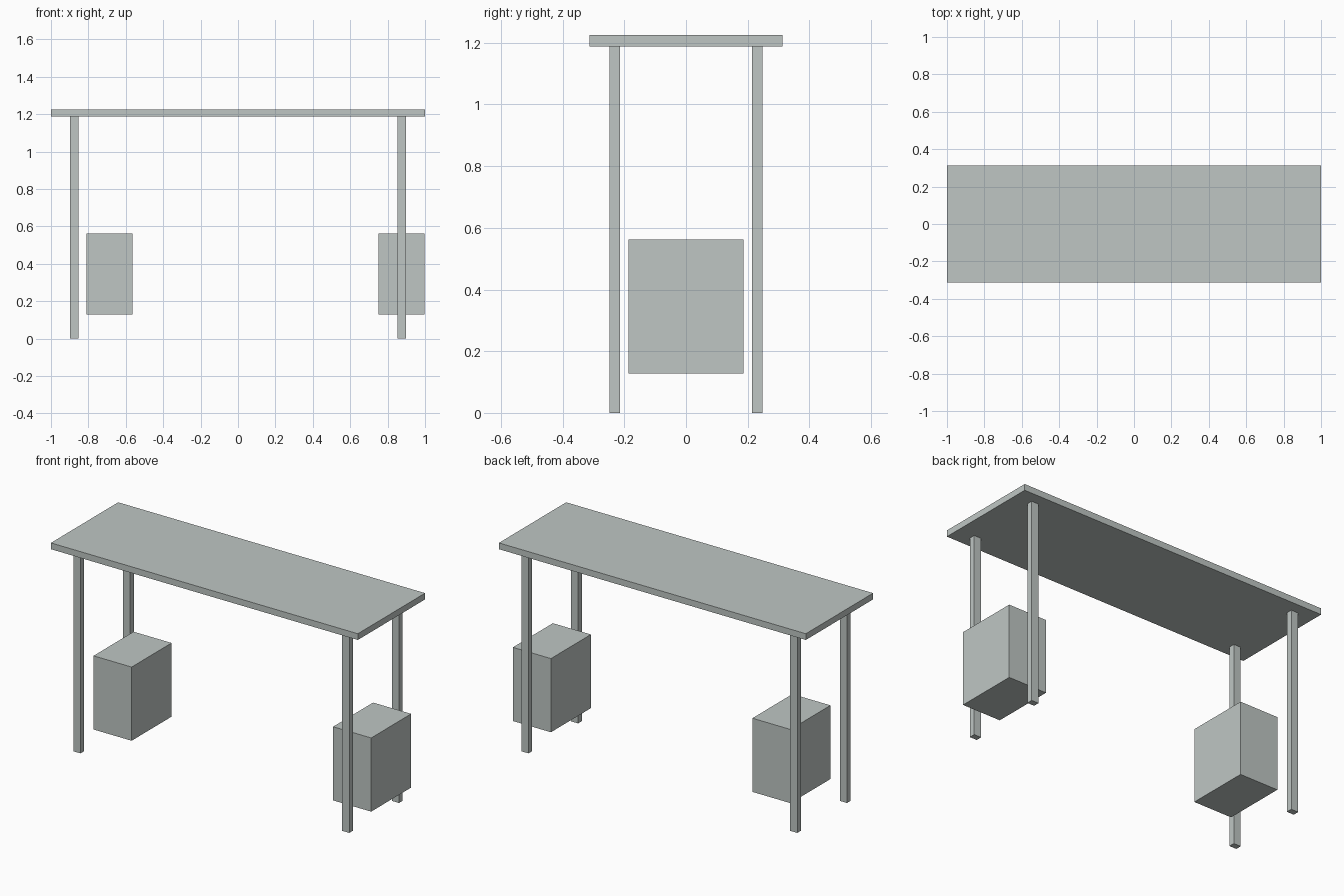
import bpy

cube = bpy.data.objects.get("Cube")
if cube:
    bpy.data.objects.remove(cube, do_unlink=True)

# Single pale grey finish
grey = bpy.data.materials.new("pale_grey")
grey.use_nodes = True
colour = (0.52, 0.565, 0.55, 1.0)
grey.diffuse_color = colour
grey.node_tree.nodes["Principled BSDF"].inputs["Base Color"].default_value = colour


def box(name, x, y, z):
    """Flat-faced box from (min, max) ranges on each axis."""
    ranges = (x, y, z)
    centre = [(a + b) / 2 for a, b in ranges]
    bpy.ops.mesh.primitive_cube_add(size=1, location=centre)
    obj = bpy.context.object
    obj.name = name
    obj.scale = [b - a for a, b in ranges]
    bpy.ops.object.transform_apply(location=False, rotation=False, scale=True)
    obj.data.materials.append(grey)
    return obj


TOP_Z, UNDERSIDE_Z = 1.225, 1.188

# Tabletop
box("tabletop", (-1, 1), (-0.313, 0.313), (UNDERSIDE_Z, TOP_Z))

# Four legs
LEG_X, LEG_Y, LEG_W, LEG_D = 0.876, 0.231, 0.046, 0.035
for side, sx in (("left", 1), ("right", -1)):
    for end, sy in (("front", -1), ("back", 1)):
        cx, cy = sx * LEG_X, sy * LEG_Y
        box(f"{end}_{side}_leg",
            (cx - LEG_W / 2, cx + LEG_W / 2),
            (cy - LEG_D / 2, cy + LEG_D / 2),
            (0, UNDERSIDE_Z))

# Two storage boxes, both offset the same way along the table
for side, x0 in (("right", -0.811), ("left", 0.75)):
    box(f"{side}_storage_box", (x0, x0 + 0.248), (-0.186, 0.186), (0.128, 0.562))
